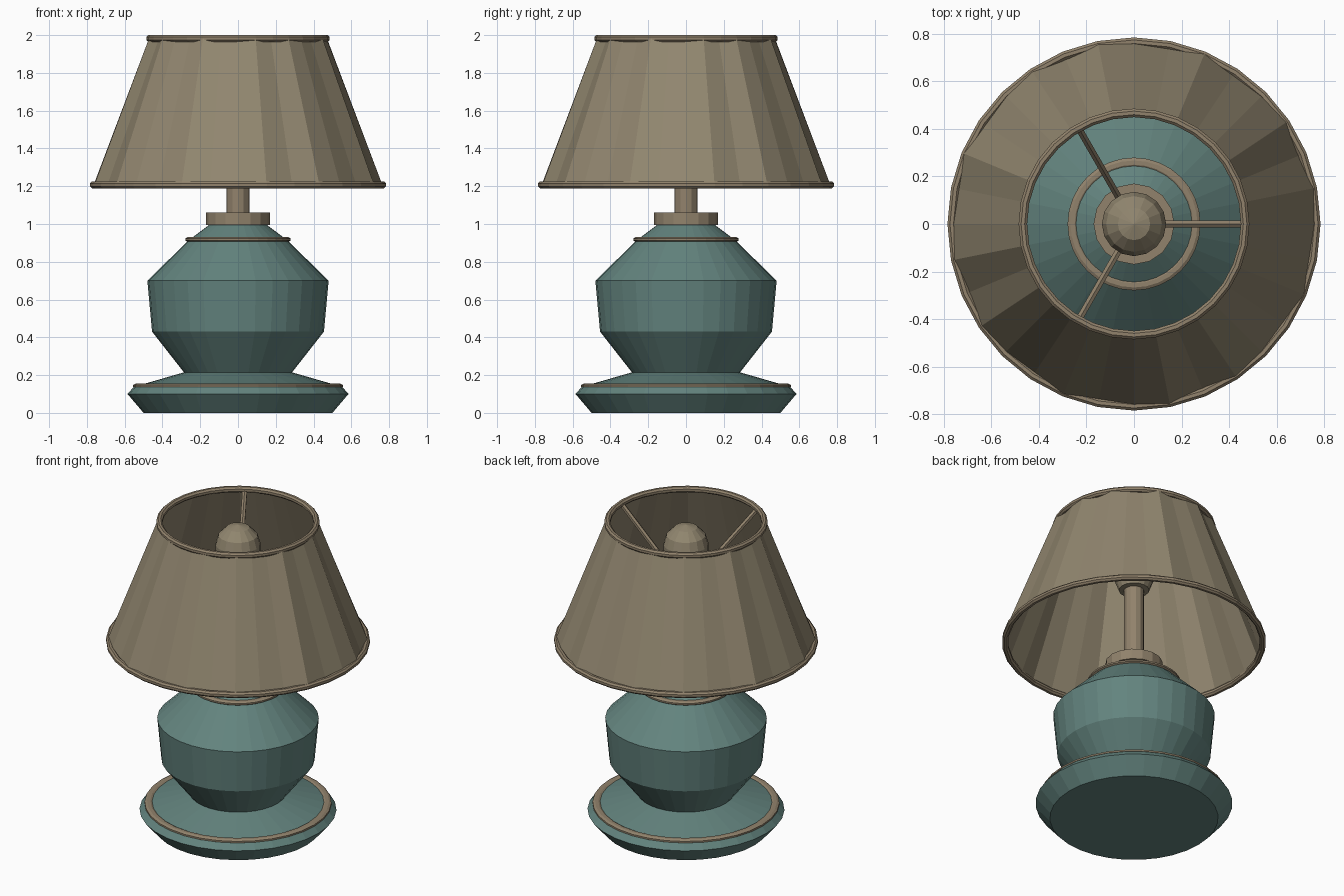
import bpy
import math
from mathutils import Vector

cube = bpy.data.objects.get("Cube")
if cube:
    bpy.data.objects.remove(cube, do_unlink=True)


def material(name, rgb):
    mat = bpy.data.materials.new(name)
    mat.use_nodes = True
    color = (*rgb, 1.0)
    mat.diffuse_color = color
    bsdf = mat.node_tree.nodes["Principled BSDF"]
    bsdf.inputs["Base Color"].default_value = color
    bsdf.inputs["Roughness"].default_value = 0.8
    return mat


TEAL = material("muted teal", (0.125, 0.23, 0.21))
FABRIC = material("khaki fabric", (0.285, 0.24, 0.16))
TRIM = material("warm tan trim", (0.285, 0.225, 0.15))


def lathe(name, profile, mat, sides=32, closed=False, wave=None):
    """Spin an (r, z) profile around z; wave(angle) adds to the radius."""
    verts, faces, rows = [], [], []
    for r, z in profile:
        if r == 0:
            rows.append([len(verts)] * sides)
            verts.append((0, 0, z))
            continue
        rows.append(range(len(verts), len(verts) + sides))
        for i in range(sides):
            a = math.tau * i / sides
            rad = r + (wave(a) if wave else 0)
            verts.append((rad * math.cos(a), rad * math.sin(a), z))
    pairs = list(zip(rows, rows[1:]))
    if closed:
        pairs.append((rows[-1], rows[0]))
    for low, high in pairs:
        for i in range(sides):
            j = (i + 1) % sides
            quad = [low[i], low[j], high[j], high[i]]
            faces.append(list(dict.fromkeys(quad)))
    mesh = bpy.data.meshes.new(name)
    mesh.from_pydata(verts, [], faces)
    mesh.materials.append(mat)
    obj = bpy.data.objects.new(name, mesh)
    bpy.context.collection.objects.link(obj)
    return obj


def ring(name, radius, z, width, height, mat, steps=8):
    """Hoop with an elliptical cross-section."""
    section = []
    for k in range(steps):
        a = math.tau * (k + 0.5) / steps
        section.append((radius + width * math.cos(a), z + height * math.sin(a)))
    return lathe(name, section, mat, closed=True)


def rod(name, start, end, radius, mat):
    start, end = Vector(start), Vector(end)
    axis = end - start
    bpy.ops.mesh.primitive_cylinder_add(
        vertices=6, radius=radius, depth=axis.length, location=(start + end) / 2,
        rotation=axis.to_track_quat("Z", "Y").to_euler())
    obj = bpy.context.object
    obj.name = name
    obj.data.materials.append(mat)


# Ceramic foot and faceted body
lathe("foot", [(0, 0), (0.5, 0), (0.585, 0.1), (0.55, 0.14),
               (0.51, 0.15), (0.285, 0.215), (0, 0.215)], TEAL)
lathe("body", [(0, 0.213), (0.285, 0.213), (0.455, 0.43), (0.48, 0.70),
               (0.26, 0.915), (0.14, 1.005), (0, 1.005)], TEAL)

# Trim bands
ring("foot_band", 0.531, 0.143, 0.026, 0.0135, TRIM)
ring("shoulder_band", 0.258, 0.918, 0.023, 0.0135, TRIM)

# Collar, stem and bulb
lathe("collar", [(0, 0.995), (0.17, 0.995), (0.17, 1.062), (0, 1.062)], TRIM, 16)
lathe("stem", [(0, 1.05), (0.06, 1.05), (0.06, 1.58), (0, 1.58)], TRIM, 12)
lathe("bulb", [(0, 1.55), (0.09, 1.56), (0.135, 1.68), (0.135, 1.84),
               (0.117, 1.90), (0.068, 1.95), (0, 1.968)], FABRIC, 16)

# Pleated shade with rims
lathe("shade", [(0.765, 1.205), (0.468, 1.985)], FABRIC,
      wave=lambda a: 0.016 * math.sin(12 * a))
ring("shade_lower_rim", 0.766, 1.207, 0.0195, 0.0195, TRIM)
ring("shade_upper_rim", 0.467, 1.982, 0.0195, 0.0195, TRIM)

# Sloping spokes holding the shade
for n in range(3):
    a = math.tau * n / 3
    c, s = math.cos(a), math.sin(a)
    rod(f"shade_spoke_{n + 1}", (0.05 * c, 0.05 * s, 1.59),
        (0.46 * c, 0.46 * s, 1.97), 0.016, TRIM)
